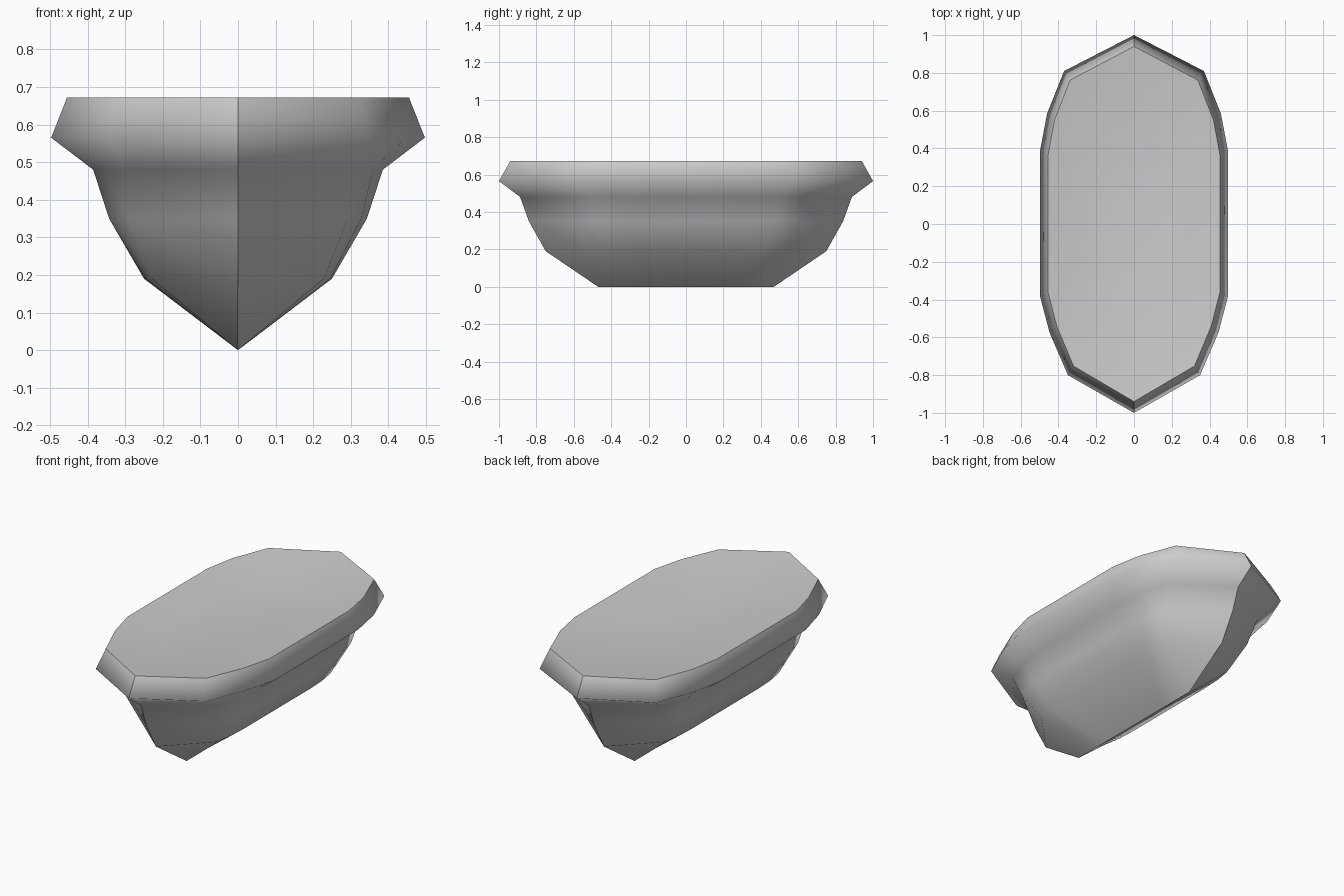
import bpy, bmesh

if "Cube" in bpy.data.objects:
    bpy.data.objects.remove(bpy.data.objects["Cube"])

# Right half of the widest outline, back stem to front stem
rim = [(0, 1.0), (0.37, 0.81), (0.46, 0.585), (0.497, 0.39),
       (0.497, -0.385), (0.447, -0.575), (0.35, -0.80), (0, -1.0)]
# Right half of the fuller, boxier lower hull (unit size)
body = [(0, 1.0), (0.455, 0.69), (0.488, 0.55), (0.497, 0.40),
        (0.497, -0.40), (0.488, -0.55), (0.455, -0.69), (0, -1.0)]


def closed(half):
    return half + [(-x, y) for x, y in reversed(half[1:-1])]


# Outline blend (0 rim, 1 body), x scale, y scale, height
levels = [(1.0, 0.503, 0.75, 0.19), (0.7, 0.69, 0.84, 0.35),
          (0.4, 0.775, 0.887, 0.48), (0, 1.0, 1.0, 0.565),
          (0, 0.915, 0.94, 0.672), (0, 0.5, 0.52, 0.63)]

bm = bmesh.new()

# Keel: the outline collapsed to a line, shared by both sides
keel = [bm.verts.new((0, y * 0.47, 0)) for _, y in body]
rings = [keel + keel[-2:0:-1]]
for t, sx, sy, z in levels:
    pts = [((1 - t) * a[0] + t * b[0], (1 - t) * a[1] + t * b[1])
           for a, b in zip(closed(rim), closed(body))]
    rings.append([bm.verts.new((x * sx, y * sy, z)) for x, y in pts])

# Hull sides and the shallow dished edge of the deck
n = len(rings[0])
for a, b in zip(rings, rings[1:]):
    for i in range(n):
        j = (i + 1) % n
        bm.faces.new((a[i], a[j], b[j], b[i]))

# Deck centre
bm.faces.new(rings[-1])
bmesh.ops.recalc_face_normals(bm, faces=bm.faces)

# Smooth sides with crisp stem, keel and deck edges
for f in bm.faces:
    f.smooth = True
edge_ring = set(rings[-2])
for e in bm.edges:
    centre = all(abs(v.co.x) < 1e-5 for v in e.verts)
    on_deck = any(v in rings[-1] for v in e.verts)
    if (centre and not on_deck) or all(v in edge_ring for v in e.verts):
        e.smooth = False

mesh = bpy.data.meshes.new("boat_hull")
bm.to_mesh(mesh)
bm.free()
bpy.context.collection.objects.link(bpy.data.objects.new("boat_hull", mesh))
